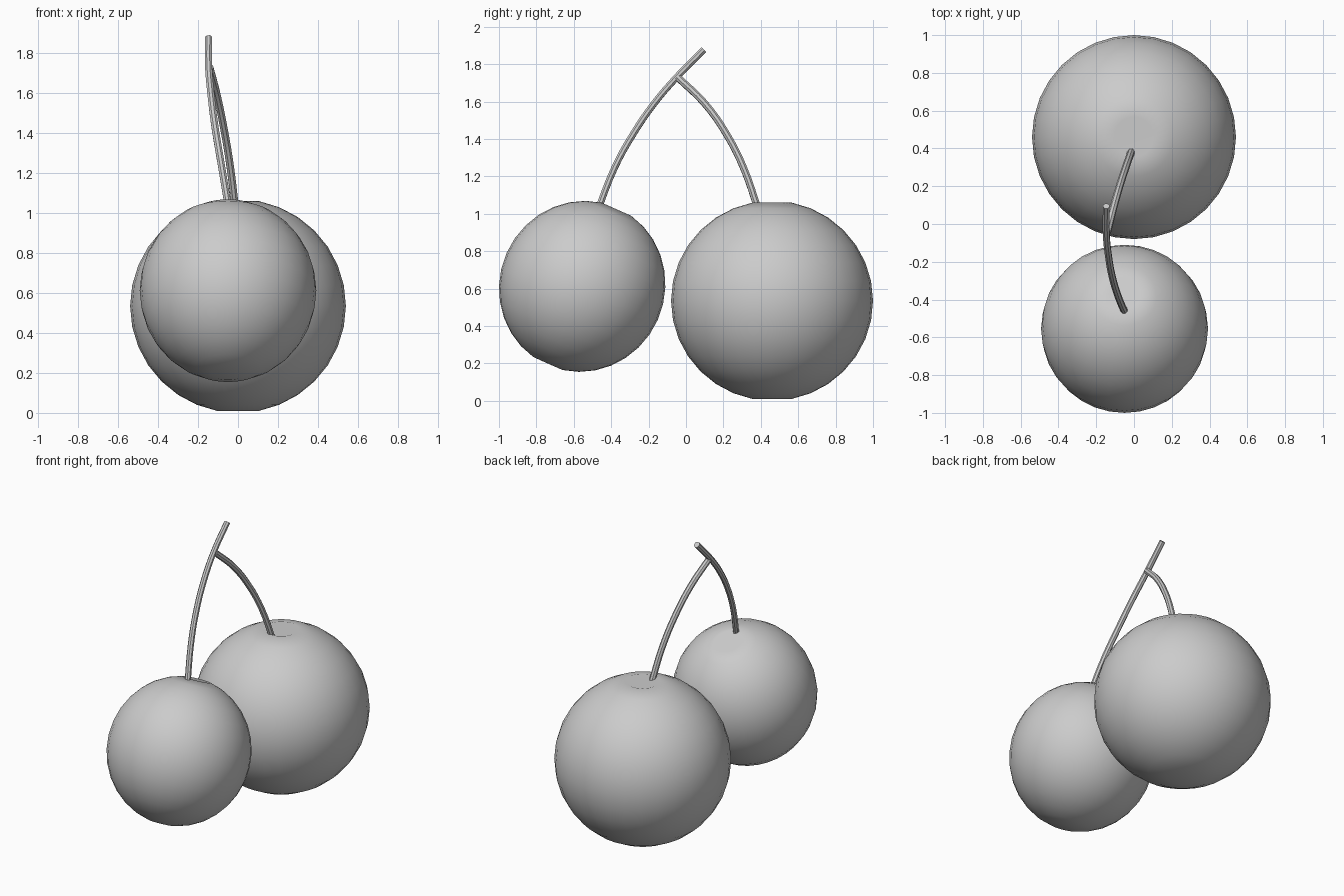
import bpy, bmesh, math
from mathutils import Vector, Matrix

if "Cube" in bpy.data.objects:
    bpy.data.objects.remove(bpy.data.objects["Cube"])


def cherry(name, center, radius, half_height, tilt, dimple):
    # UV sphere with the stem pole pressed in
    bm = bmesh.new()
    bmesh.ops.create_uvsphere(bm, u_segments=32, v_segments=16, radius=1)
    for v in bm.verts:
        flat = math.hypot(v.co.x, v.co.y)
        if v.co.z > 0.9 and flat < 0.01:
            v.co.z = 1 - dimple
        elif v.co.z < -0.99 and flat < 0.01:
            v.co.z = -0.982
    m = (Matrix.Translation(center) @ Matrix.Rotation(tilt, 4, 'X')
         @ Matrix.Diagonal((radius, radius, half_height, 1)))
    bm.transform(m)
    mesh = bpy.data.meshes.new(name)
    bm.to_mesh(mesh)
    bm.free()
    obj = bpy.data.objects.new(name, mesh)
    bpy.context.collection.objects.link(obj)
    smooth(obj)


def smooth(obj):
    bpy.ops.object.select_all(action='DESELECT')
    obj.select_set(True)
    bpy.context.view_layer.objects.active = obj
    bpy.ops.object.shade_smooth_by_angle(angle=math.radians(40))


def stem(name, points, radius):
    # round tube along a smooth path, capped at both ends
    curve = bpy.data.curves.new(name, 'CURVE')
    curve.dimensions = '3D'
    curve.bevel_depth = radius
    curve.bevel_resolution = 2
    curve.use_fill_caps = True
    curve.resolution_u = 4
    spline = curve.splines.new('BEZIER')
    spline.bezier_points.add(len(points) - 1)
    for bp, p in zip(spline.bezier_points, points):
        bp.co = Vector(p)
        bp.handle_left_type = bp.handle_right_type = 'AUTO'
    obj = bpy.data.objects.new(name, curve)
    bpy.context.collection.objects.link(obj)
    bpy.ops.object.select_all(action='DESELECT')
    obj.select_set(True)
    bpy.context.view_layer.objects.active = obj
    bpy.ops.object.convert(target='MESH')
    smooth(bpy.context.view_layer.objects.active)


# Fruits
cherry("large_cherry", (0, 0.46, 0.535), 0.54, 0.535, 0, 0.09)
cherry("small_cherry", (-0.05, -0.555, 0.612), 0.442, 0.46, math.radians(-24), 0.09)

# Main stem from the small fruit to the tip, and the branch to the large fruit
stem("main_stem", [(-0.045, -0.475, 1.01), (-0.085, -0.38, 1.25), (-0.115, -0.28, 1.43),
                   (-0.135, -0.17, 1.59), (-0.147, -0.05, 1.73), (-0.147, 0.095, 1.878)], 0.019)
stem("branch_stem", [(-0.012, 0.39, 1.01), (-0.04, 0.31, 1.24), (-0.07, 0.22, 1.42),
                     (-0.105, 0.10, 1.59), (-0.142, -0.045, 1.73)], 0.02)
